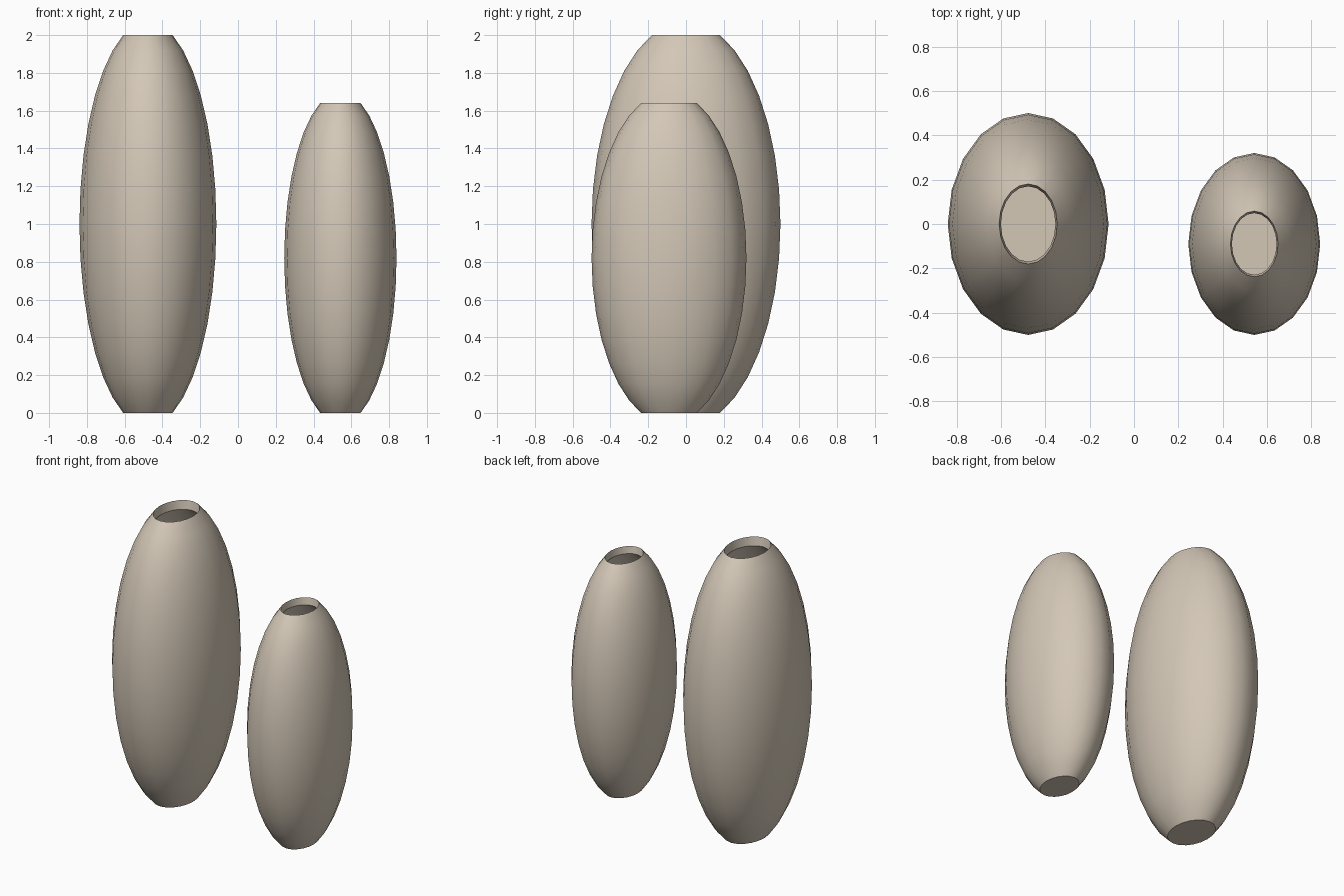
import bpy, bmesh, math

if "Cube" in bpy.data.objects:
    bpy.data.objects.remove(bpy.data.objects["Cube"])

SEGMENTS = 20
STEPS = 14
NECK = math.asin(0.361)      # polar angle at which the ellipsoid is cut open
WALL = 0.06                  # wall thickness relative to the radius

clay = bpy.data.materials.new("warm_beige_clay")
clay.diffuse_color = (0.65, 0.57, 0.47, 1.0)
clay.use_nodes = True
clay.node_tree.nodes["Principled BSDF"].inputs["Base Color"].default_value = clay.diffuse_color


def shell_profile(scale):
    """Unit radius and height pairs, from the bottom to the top."""
    pts = []
    for i in range(STEPS + 1):
        a = math.pi - NECK - (math.pi - 2 * NECK) * i / STEPS
        pts.append((scale * math.sin(a), 1 + scale * math.cos(a) / math.cos(NECK)))
    return pts


def vase(name, x, y, size):
    # outer wall upward, over the rim, then down the inner wall
    profile = shell_profile(1.0) + shell_profile(1.0 - WALL)[::-1]
    bm = bmesh.new()
    rings = []
    for r, z in profile:
        ring = []
        for k in range(SEGMENTS):
            a = 2 * math.pi * k / SEGMENTS
            ring.append(bm.verts.new((0.3625 * r * math.cos(a) * size,
                                      0.5 * r * math.sin(a) * size, z * size)))
        rings.append(ring)
    for lo, hi in zip(rings, rings[1:]):
        for k in range(SEGMENTS):
            n = (k + 1) % SEGMENTS
            bm.faces.new((lo[k], lo[n], hi[n], hi[k]))
    # flat foot and inside floor
    bm.faces.new(rings[0][::-1])
    bm.faces.new(rings[-1])
    mesh = bpy.data.meshes.new(name)
    bm.to_mesh(mesh)
    bm.free()
    mesh.materials.append(clay)
    ob = bpy.data.objects.new(name, mesh)
    ob.location = (x, y, 0)
    bpy.context.collection.objects.link(ob)
    bpy.ops.object.select_all(action='DESELECT')
    ob.select_set(True)
    bpy.context.view_layer.objects.active = ob
    bpy.ops.object.shade_smooth_by_angle(angle=math.radians(30))


# large and small oval vase
vase("large_vase", -0.477, 0.0, 1.0)
vase("small_vase", 0.542, -0.09, 0.82)
